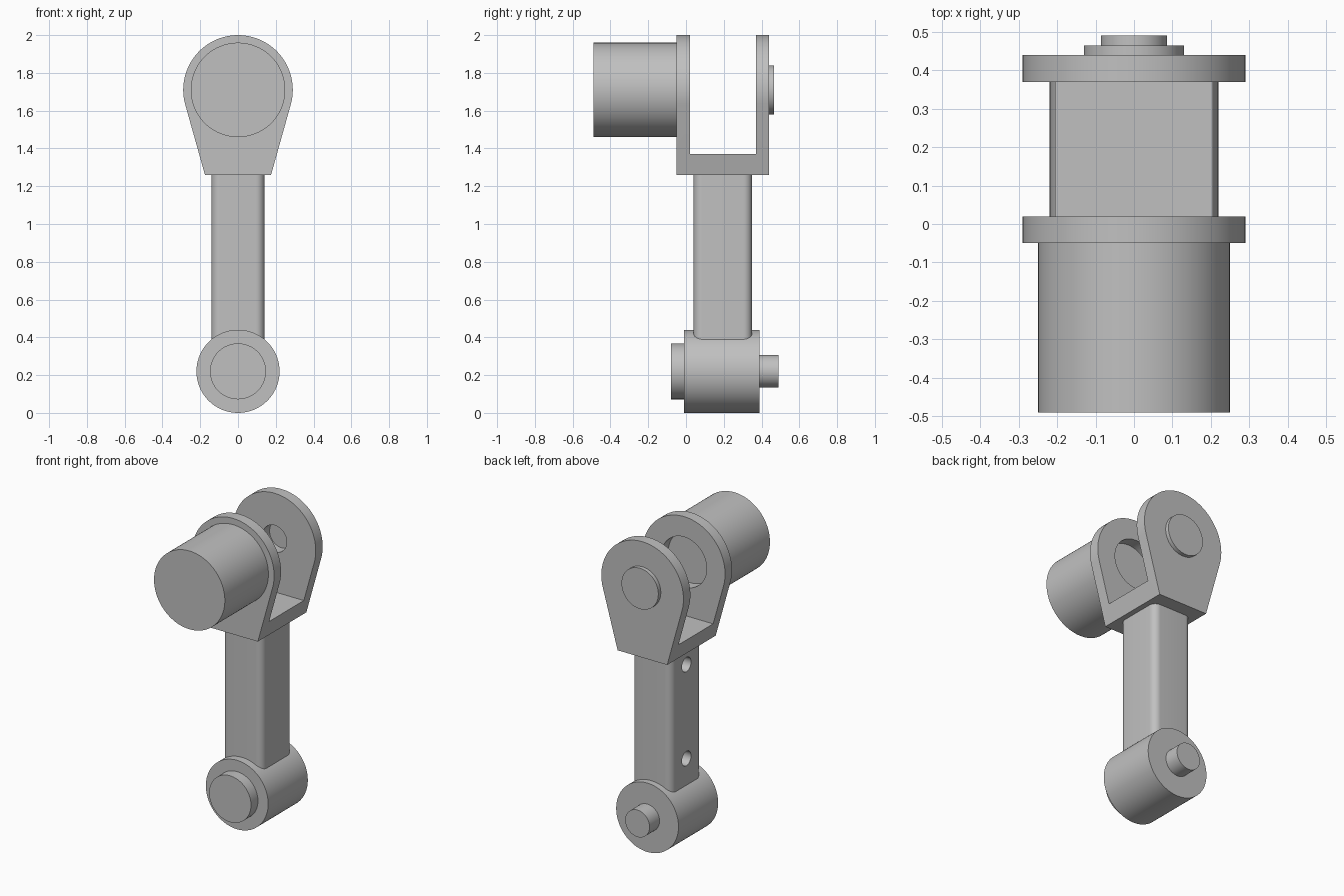
import bpy
import bmesh
import math
from mathutils import Vector

cube = bpy.data.objects.get("Cube")
if cube:
    bpy.data.objects.remove(cube, do_unlink=True)

GREY = (0.53, 0.53, 0.53, 1)
metal = bpy.data.materials.new("plain_grey")
metal.use_nodes = True
metal.diffuse_color = GREY
metal.node_tree.nodes["Principled BSDF"].inputs["Base Color"].default_value = GREY


def extrude(name, outline, offset):
    """Prism from a 3D outline pushed along an offset vector."""
    bm = bmesh.new()
    face = bm.faces.new([bm.verts.new(p) for p in outline])
    new = bmesh.ops.extrude_face_region(bm, geom=[face])["geom"]
    verts = [v for v in new if isinstance(v, bmesh.types.BMVert)]
    bmesh.ops.translate(bm, verts=verts, vec=Vector(offset))
    bmesh.ops.recalc_face_normals(bm, faces=bm.faces[:])
    mesh = bpy.data.meshes.new(name)
    bm.to_mesh(mesh)
    bm.free()
    mesh.materials.append(metal)
    ob = bpy.data.objects.new(name, mesh)
    bpy.context.collection.objects.link(ob)
    return ob


def arc(radius, start, end, steps):
    return [(radius * math.cos(start + (end - start) * i / steps),
             radius * math.sin(start + (end - start) * i / steps))
            for i in range(steps + 1)]


def cylinder(name, radius, y0, y1, z):
    ring = arc(radius, 0, math.tau, 96)[:-1]
    return extrude(name, [(a, y0, z + b) for a, b in ring], (0, y1 - y0, 0))


def box(name, low, high):
    (x0, y0, z0), (x1, y1, z1) = low, high
    base = [(x0, y0, z0), (x1, y0, z0), (x1, y1, z0), (x0, y1, z0)]
    return extrude(name, base, (0, 0, z1 - z0))


def cut(target, cutter):
    mod = target.modifiers.new("cut", "BOOLEAN")
    mod.operation = "DIFFERENCE"
    mod.solver = "EXACT"
    mod.object = cutter
    bpy.context.view_layer.objects.active = target
    bpy.ops.object.modifier_apply(modifier=mod.name)
    bpy.data.objects.remove(cutter, do_unlink=True)


TOP_Z, LOW_Z = 1.71, 0.22
MID_Y = 0.195

# Fork: teardrop profile, slotted, with a bore in each cheek
side = math.radians(15)
profile = [(a, -0.05, TOP_Z + b) for a, b in arc(0.29, -side, math.pi + side, 64)]
profile += [(-0.175, -0.05, 1.26), (0.175, -0.05, 1.26)]
fork = extrude("fork", profile, (0, 0.49, 0))
cut(fork, box("slot_cutter", (-0.5, 0.02, 1.37), (0.5, 0.37, 2.2)))
cut(fork, cylinder("front_bore_cutter", 0.16, -0.1, 0.1, TOP_Z))
cut(fork, cylinder("rear_bore_cutter", 0.085, 0.3, 0.5, TOP_Z))

# Motor housing and rear bearing cap close the two bores
motor = cylinder("motor_housing", 0.25, -0.49, -0.05, TOP_Z)
cap = cylinder("rear_bearing_cap", 0.13, 0.44, 0.465, TOP_Z)

# Link beam with rounded corners and two blind holes on one side
half_x, half_y, r = 0.14, 0.155, 0.045
outline = []
for i, (sx, sy) in enumerate([(1, 1), (-1, 1), (-1, -1), (1, -1)]):
    start = i * math.pi / 2
    outline += [(sx * (half_x - r) + a, MID_Y + sy * (half_y - r) + b, 0.3)
                for a, b in arc(r, start, start + math.pi / 2, 10)]
beam = extrude("link_beam", outline, (0, 0, 0.96))
for z in (0.56, 1.16):
    hole = [(-0.2, MID_Y + a, z + b) for a, b in arc(0.046, 0, math.tau, 32)[:-1]]
    cut(beam, extrude("side_hole_cutter", hole, (0.16, 0, 0)))

# Lower joint
boss = cylinder("lower_boss", 0.22, -0.01, 0.39, LOW_Z)
front_cap = cylinder("lower_front_cap", 0.148, -0.08, -0.01, LOW_Z)
pin = cylinder("lower_rear_pin", 0.086, 0.39, 0.49, LOW_Z)

# Smooth the curved walls, keep the edges crisp
bpy.ops.object.select_all(action="DESELECT")
for ob in (fork, motor, cap, beam, boss, front_cap, pin):
    ob.select_set(True)
bpy.context.view_layer.objects.active = fork
bpy.ops.object.shade_smooth_by_angle(angle=math.radians(30))
